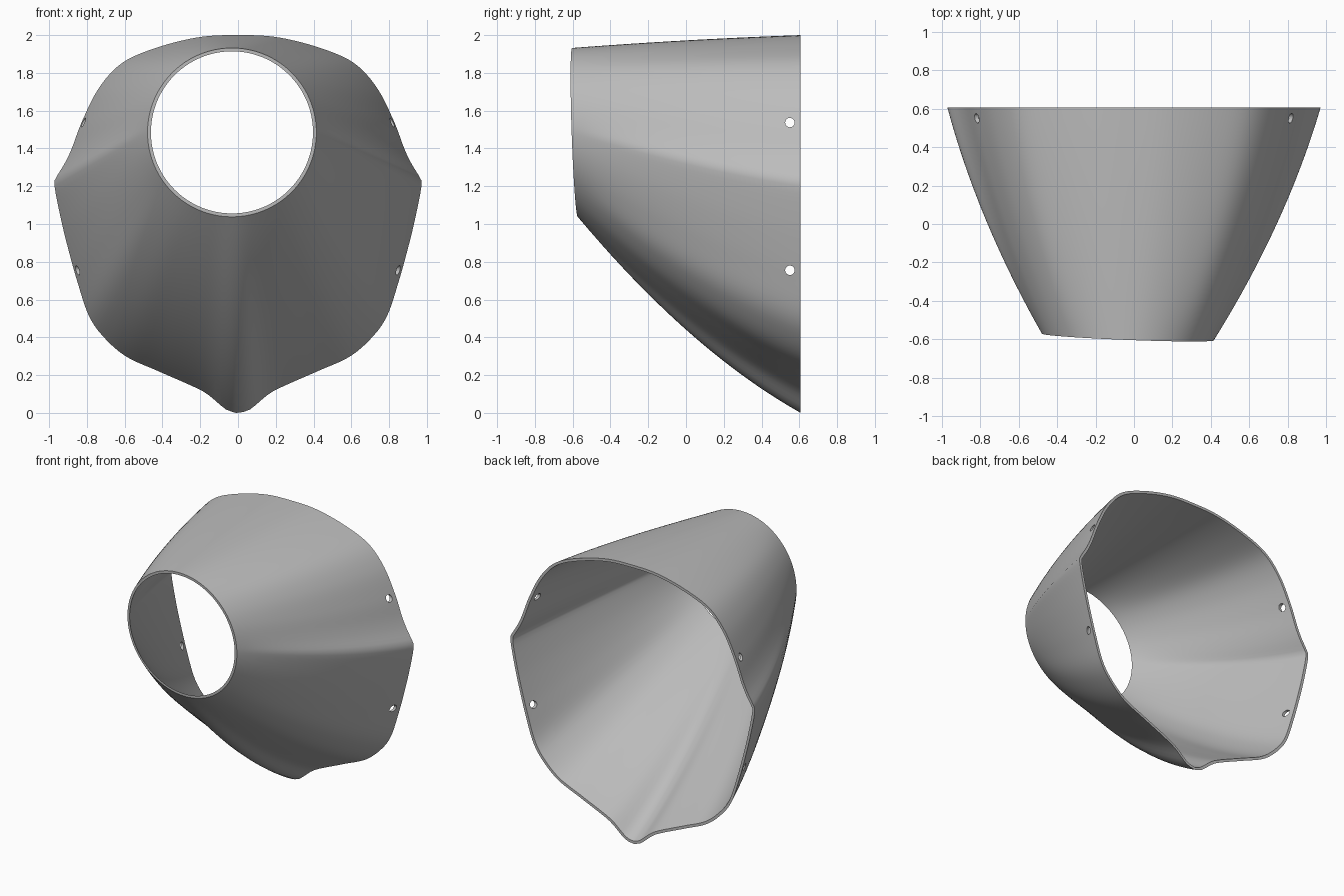
import bpy, bmesh, math
from mathutils import Vector

if "Cube" in bpy.data.objects:
    bpy.data.objects.remove(bpy.data.objects["Cube"], do_unlink=True)

BACK_Y, WALL, ROWS, QUARTER = 0.607, 0.019, 20, 44

# Half outline of the back opening: crown to side ridge, ridge to keel
UPPER = [(0, 2.0), (0.2, 1.99), (0.42, 1.937), (0.61, 1.855), (0.735, 1.722),
         (0.825, 1.545), (0.88, 1.4), (0.918, 1.32), (0.96, 1.25), (0.971, 1.2)]
LOWER = [(0.971, 1.2), (0.936, 1.02), (0.898, 0.865), (0.852, 0.7), (0.79, 0.515),
         (0.71, 0.4), (0.59, 0.297), (0.42, 0.22), (0.2, 0.122), (0.124, 0.068),
         (0.06, 0.016), (-0.01, 0.0)]


def spline(points, before, after):
    """Dense smooth curve through the points."""
    p = [Vector(q) for q in [before] + points + [after]]
    out = []
    for i in range(1, len(p) - 2):
        a, b, c, d = p[i - 1:i + 3]
        for k in range(12):
            t = k / 12
            out.append(0.5 * (2 * b + (c - a) * t + (2 * a - 5 * b + 4 * c - d) * t * t
                              + (3 * b - a - 3 * c + d) * t ** 3))
    return out + [p[-2]]


def resample(curve, n):
    """n points spaced evenly along the curve, without its end."""
    lengths = [0.0]
    for a, b in zip(curve, curve[1:]):
        lengths.append(lengths[-1] + (b - a).length)
    out, j = [], 0
    for i in range(n):
        s = lengths[-1] * i / n
        while lengths[j + 1] < s:
            j += 1
        f = (s - lengths[j]) / (lengths[j + 1] - lengths[j])
        out.append(curve[j].lerp(curve[j + 1], f))
    return out


half = resample(spline(UPPER, (-0.2, 1.99), LOWER[1]), QUARTER)
half += resample(spline(LOWER, UPPER[-2], (-0.08, 0.016)), QUARTER)
keel = Vector(LOWER[-1])
outline = half + [keel] + [Vector((-p.x, p.y)) for p in reversed(half[1:])]
N = len(outline)


def inset(loop, d):
    out = []
    for i, p in enumerate(loop):
        tan = (loop[(i + 1) % N] - loop[i - 1]).normalized()
        out.append(p + Vector((tan.y, -tan.x)) * d)
    return out


def ring(radius):
    """Round front opening on a slightly tilted plane."""
    out = []
    for i in range(N):
        a = 2 * math.pi * i / N
        x, z = radius * math.sin(a), radius * math.cos(a)
        out.append(Vector((x - 0.032, -0.588 - 0.039 * x - 0.034 * z, z + 1.485)))
    return out


def wall(back, front):
    """Rows of points bowing outward from back outline to front ring."""
    rows = []
    for r in range(ROWS + 1):
        t = r / ROWS
        bow = t - 0.36 * t * (1 - t)
        rows.append([Vector((b.x + (f.x - b.x) * bow, BACK_Y + (f.y - BACK_Y) * t,
                             b.y + (f.z - b.y) * bow)) for b, f in zip(back, front)])
    return rows


# Shell: outer wall, front lip, inner wall and back rim as one closed loft
bm = bmesh.new()
rows = wall(outline, ring(0.447)) + wall(inset(outline, WALL), ring(0.429))[::-1]
verts = [[bm.verts.new(p) for p in row] for row in rows]
for r in range(len(verts)):
    a, b = verts[r - 1], verts[r]
    for i in range(N):
        bm.faces.new((a[i - 1], a[i], b[i], b[i - 1]))
bmesh.ops.recalc_face_normals(bm, faces=bm.faces)
mesh = bpy.data.meshes.new("cowl_shell")
bm.to_mesh(mesh)
bm.free()
shell = bpy.data.objects.new("cowl_shell", mesh)
bpy.context.collection.objects.link(shell)

mat = bpy.data.materials.new("plain grey")
mat.use_nodes = True
grey = (0.5, 0.5, 0.5, 1)
mat.diffuse_color = grey
mat.node_tree.nodes["Principled BSDF"].inputs["Base Color"].default_value = grey
mesh.materials.append(mat)

# Fixing holes drilled crosswise near the back rim
for z in (1.537, 0.755):
    bpy.ops.mesh.primitive_cylinder_add(vertices=24, radius=0.025, depth=2.4,
                                        location=(0, 0.55, z), rotation=(0, math.pi / 2, 0))
    drill = bpy.context.object
    drill.name = "hole_cutter"
    drill.hide_render = True
    drill.data.materials.append(mat)
    bpy.ops.object.select_all(action="DESELECT")
    shell.select_set(True)
    bpy.context.view_layer.objects.active = shell
    cut = shell.modifiers.new("hole", "BOOLEAN")
    cut.operation, cut.solver, cut.object = "DIFFERENCE", "EXACT", drill
    bpy.ops.object.modifier_apply(modifier=cut.name)
    bpy.data.objects.remove(drill, do_unlink=True)

bpy.ops.object.shade_smooth_by_angle(angle=math.radians(35))
